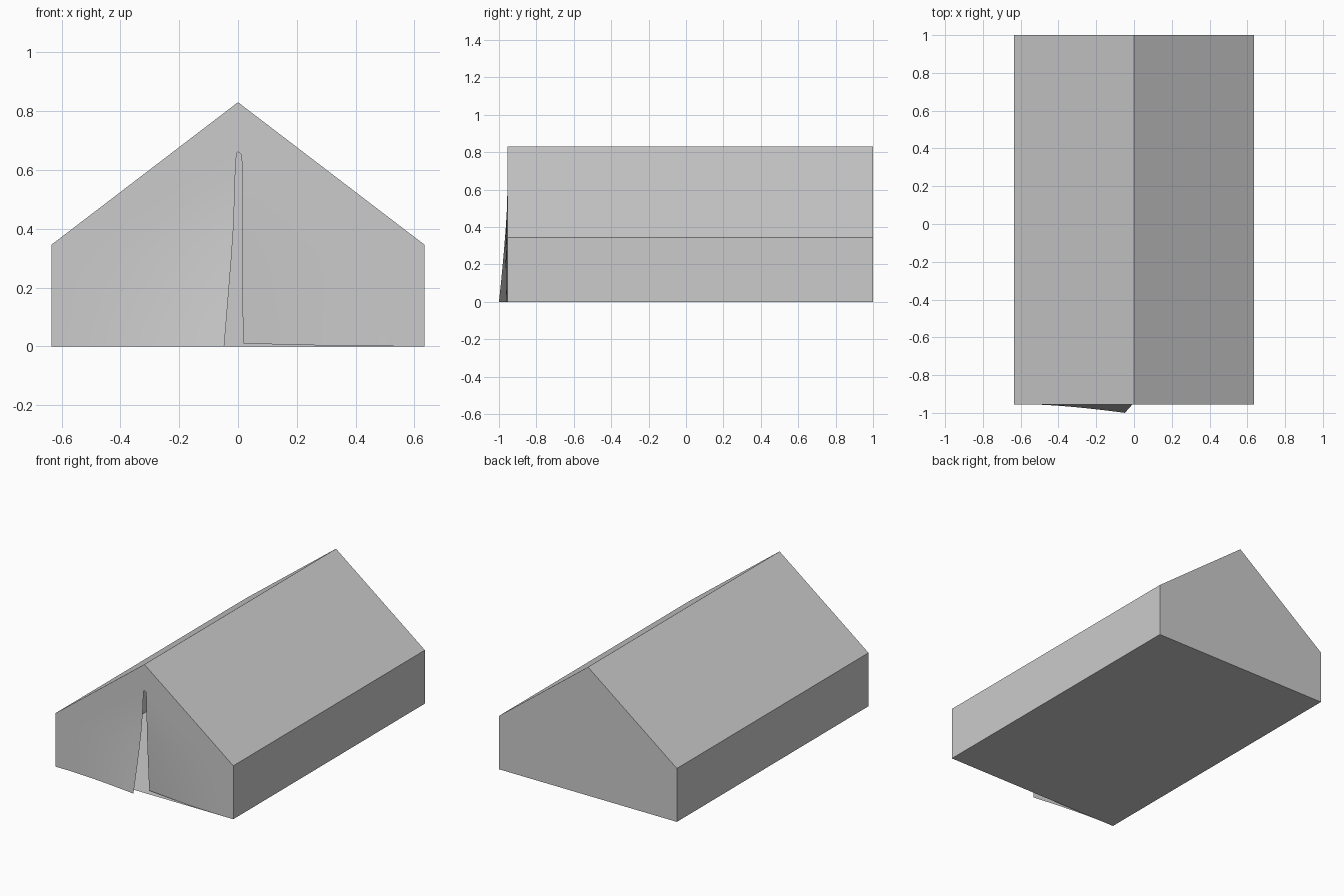
import bpy

if "Cube" in bpy.data.objects:
    bpy.data.objects.remove(bpy.data.objects["Cube"])

W, EAVE, RIDGE = 0.635, 0.345, 0.83
FRONT, BACK = -0.955, 1.0


def make(name, verts, faces):
    mesh = bpy.data.meshes.new(name)
    mesh.from_pydata(verts, [], faces)
    mesh.update()
    obj = bpy.data.objects.new(name, mesh)
    bpy.context.collection.objects.link(obj)
    return obj


# Hollow canvas body: floor, walls, roof and back, open at the front
profile = [(-W, 0), (W, 0), (W, EAVE), (0, RIDGE), (-W, EAVE)]
n = len(profile)
verts = [(x, y, z) for y in (FRONT, BACK) for x, z in profile]
faces = [(i, (i + 1) % n, n + (i + 1) % n, n + i) for i in range(n)]
faces.append(tuple(reversed(range(n, 2 * n))))
for i, f in enumerate(faces):
    faces[i] = tuple(f)
make("tent_body", verts, faces)


def roof(x):
    return RIDGE - (RIDGE - EAVE) * abs(x) / W


def door_flap(name, side, rows, push, lift):
    """Half of the front wall; rows are (height, distance of slit edge from centre)."""
    cols = 12
    verts, faces = [], []
    for h, edge in rows:
        for c in range(cols + 1):
            u = c / cols
            x = side * (W + (edge - W) * u)
            fade = max(0, 1 - h / 0.56) ** 1.3
            swing = max(0, (u - 0.15) / 0.85) ** 1.5 * fade
            z = h / RIDGE * roof(x) + lift * u ** 2 * fade
            verts.append((x, FRONT + push * swing, z))
    for r in range(len(rows) - 1):
        for c in range(cols):
            a = r * (cols + 1) + c
            f = (a, a + 1, a + cols + 2, a + cols + 1)
            faces.append(f if side < 0 else f[::-1])
    obj = make(name, verts, faces)
    bpy.context.view_layer.objects.active = obj
    obj.select_set(True)
    bpy.ops.object.shade_smooth_by_angle()
    obj.select_set(False)


# Slit closes at 0.66, above it both halves meet on the centre line
closed = [(0.661, 0), (0.75, 0), (RIDGE, 0)]
left = [(0, .047), (.1, .039), (.2, .031), (.3, .023), (.4, .016),
        (.5, .012), (.6, .009), (.66, .005)]
right = [(0, .018), (.1, .016), (.2, .016), (.3, .015), (.4, .015),
         (.5, .015), (.62, .015), (.66, .010)]
door_flap("left_door_flap", -1, left + closed, -0.045, 0)
door_flap("right_door_flap", 1, right + closed, 0.025, 0.01)
